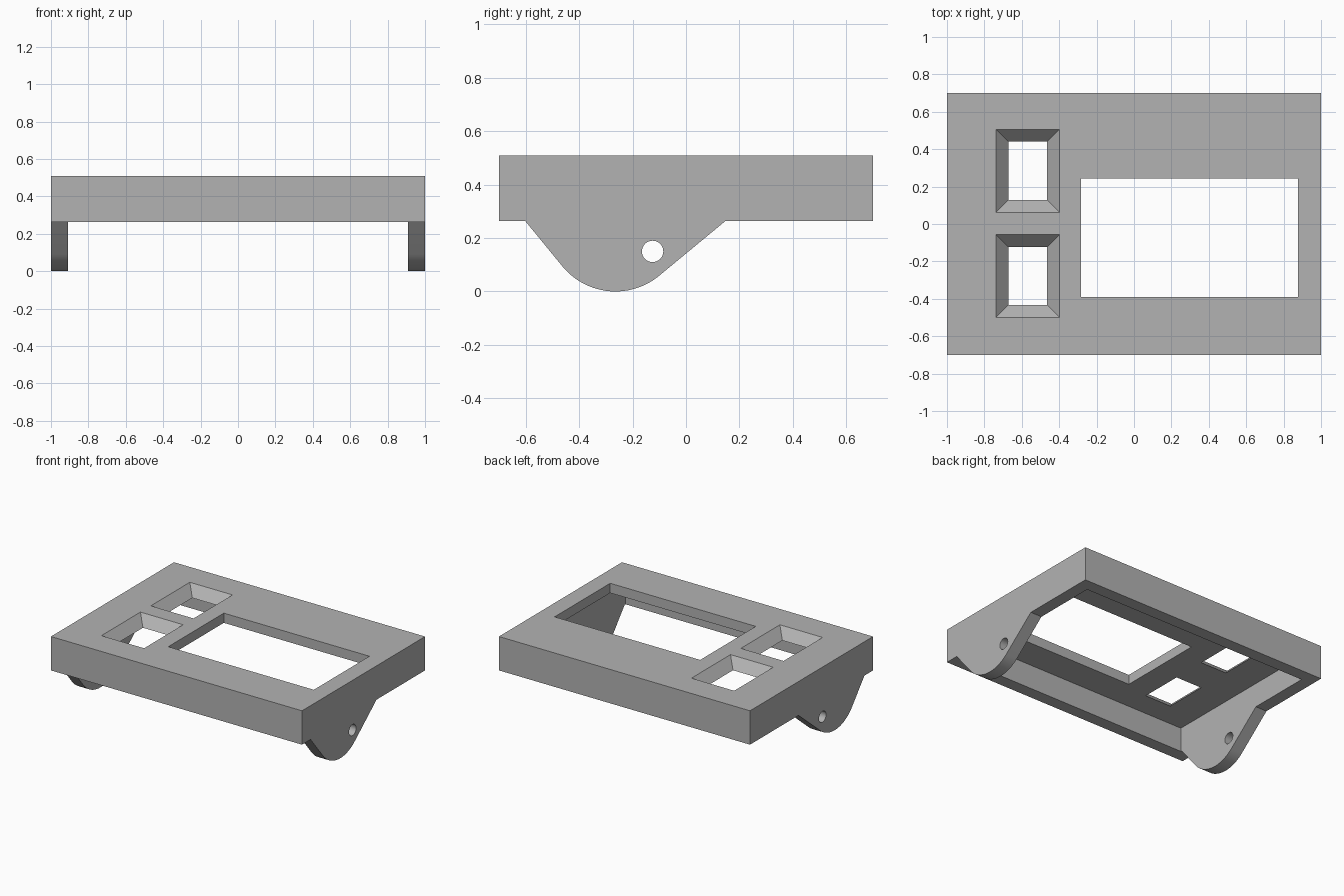
import bpy
import bmesh
from math import sin, cos, radians

if "Cube" in bpy.data.objects:
    bpy.data.objects.remove(bpy.data.objects["Cube"])

grey = bpy.data.materials.new("plain grey")
grey.use_nodes = True
COLOUR = (0.45, 0.45, 0.45, 1)
grey.diffuse_color = COLOUR
grey.node_tree.nodes["Principled BSDF"].inputs["Base Color"].default_value = COLOUR

TOP, RIM, CEILING = 0.508, 0.264, 0.438
HALF_Y, WALL = 0.70, 0.09


def loft(name, start, end):
    """Closed solid between two matching loops of points."""
    bm = bmesh.new()
    a = [bm.verts.new(p) for p in start]
    b = [bm.verts.new(p) for p in end]
    bm.faces.new(a)
    bm.faces.new(b)
    for i in range(len(a)):
        j = (i + 1) % len(a)
        bm.faces.new((a[i], a[j], b[j], b[i]))
    bmesh.ops.recalc_face_normals(bm, faces=bm.faces)
    mesh = bpy.data.meshes.new(name)
    bm.to_mesh(mesh)
    bm.free()
    obj = bpy.data.objects.new(name, mesh)
    bpy.context.collection.objects.link(obj)
    mesh.materials.append(grey)
    return obj


def rect(x0, x1, y0, y1, z):
    return [(x0, y0, z), (x1, y0, z), (x1, y1, z), (x0, y1, z)]


def box(name, x0, x1, y0, y1, z0, z1):
    return loft(name, rect(x0, x1, y0, y1, z0), rect(x0, x1, y0, y1, z1))


def prism(name, outline, half):
    return loft(name, [(-half, y, z) for y, z in outline],
                [(half, y, z) for y, z in outline])


def cut(target, cutter):
    bpy.ops.object.select_all(action="DESELECT")
    bpy.context.view_layer.objects.active = target
    mod = target.modifiers.new("cut", "BOOLEAN")
    mod.operation = "DIFFERENCE"
    mod.solver = "EXACT"
    mod.object = cutter
    bpy.ops.object.modifier_apply(modifier=mod.name)
    bpy.data.objects.remove(cutter)


# Side silhouette: straight frame with a rounded hanging lug
lug_y, lug_r = -0.264, 0.257
arc = [radians(-49.4 + 89.9 * i / 24) for i in range(25)]
outline = [(-HALF_Y, TOP), (-HALF_Y, RIM), (-0.602, RIM)]
outline += [(lug_y + lug_r * sin(t), lug_r * (1 - cos(t))) for t in arc]
outline += [(0.148, RIM), (HALF_Y, RIM), (HALF_Y, TOP)]
frame = prism("bezel_frame", outline, 1)

# Keep the lugs only on the two side walls, then hollow the underside
inner_x, inner_y = 1 - WALL, HALF_Y - WALL
cut(frame, box("lug_gap", -inner_x, inner_x, -1, 1, -0.2, RIM))
cut(frame, box("hollow", -inner_x, inner_x, -inner_y, inner_y, -0.2, CEILING))

# Display window
cut(frame, box("window", -0.283, 0.877, -0.39, 0.243, 0.3, 0.7))

# Two bevelled button openings, sloping in down to the underside of the plate
for y0, y1 in ((-0.5, -0.056), (0.062, 0.506)):
    x0, x1, slope = -0.738, -0.398, 0.066
    cut(frame, box("button_hole", x0 + slope, x1 - slope,
                   y0 + slope, y1 - slope, 0.3, 0.7))
    cut(frame, loft("button_bevel",
                    rect(x0 + slope, x1 - slope, y0 + slope, y1 - slope, CEILING),
                    rect(x0, x1, y0, y1, TOP)))

# Pivot hole through both lugs
ring = [radians(360 * i / 32) for i in range(32)]
cut(frame, prism("pivot_hole",
                 [(-0.125 + 0.04 * cos(t), 0.15 + 0.04 * sin(t)) for t in ring], 1.2))

# Smooth the curved lugs and holes, keep the other edges sharp
bpy.ops.object.select_all(action="DESELECT")
frame.select_set(True)
bpy.context.view_layer.objects.active = frame
bpy.ops.object.shade_smooth_by_angle(angle=radians(25))
